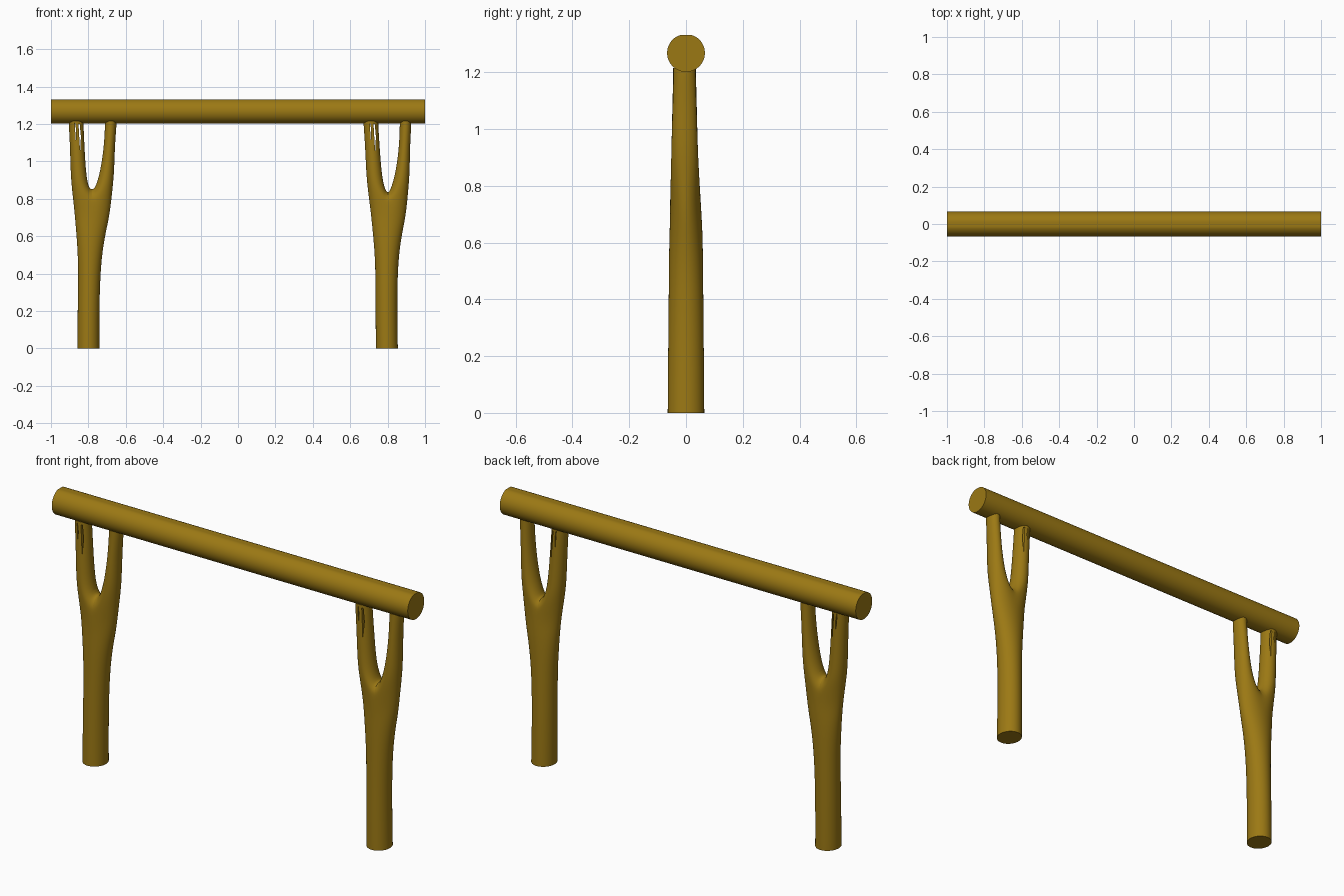
import bpy, bmesh, math

if "Cube" in bpy.data.objects:
    bpy.data.objects.remove(bpy.data.objects["Cube"])

N = 16
wood = bpy.data.materials.new("wood")
wood.diffuse_color = (0.33, 0.19, 0.007, 1)
wood.use_nodes = True
wood.node_tree.nodes["Principled BSDF"].inputs["Base Color"].default_value = wood.diffuse_color


def add_object(name, bm):
    bmesh.ops.recalc_face_normals(bm, faces=bm.faces)
    mesh = bpy.data.meshes.new(name)
    bm.to_mesh(mesh)
    bm.free()
    obj = bpy.data.objects.new(name, mesh)
    bpy.context.collection.objects.link(obj)
    mesh.materials.append(wood)
    return obj


def shade(obj):
    bpy.ops.object.select_all(action='DESELECT')
    obj.select_set(True)
    bpy.context.view_layer.objects.active = obj
    bpy.ops.object.shade_smooth_by_angle(angle=math.radians(35))


def ring(bm, z, x0, x1, ry, yc=0.0, start=0):
    cx, rx = (x0 + x1) / 2, (x1 - x0) / 2
    angles = [2 * math.pi * (i + start) / N for i in range(N)]
    return [bm.verts.new((cx + rx * math.cos(a), yc + ry * math.sin(a), z)) for a in angles]


def bridge(bm, a, b):
    for i in range(N):
        j = (i + 1) % N
        bm.faces.new((a[i], a[j], b[j], b[i]))


# Stem and arm sections: z, left x, right x, y radius, y centre
STEM = [(0, -.06, .06, .066, 0), (.03, -.06, .06, .066, 0), (.25, -.058, .06, .064, 0),
        (.45, -.055, .068, .062, 0), (.58, -.063, .086, .061, 0), (.67, -.071, .106, .058, 0),
        (.74, -.077, .119, .055, -.002)]
LEFT_ARM = [(.86, -.09, .0, .05, -.004), (.95, -.096, -.013, .047, -.005),
            (1.08, -.099, -.02, .044, -.005), (1.19, -.105, -.025, .041, -.005),
            (1.216, -.106, -.025, .041, -.005)]
RIGHT_ARM = [(.86, .038, .131, .05, -.004), (.95, .064, .139, .047, -.005),
             (1.08, .083, .142, .043, -.005), (1.19, .088, .151, .04, -.005),
             (1.216, .089, .151, .04, -.005)]


def forked_post(name, x, crotch, shift):
    bm = bmesh.new()
    rings = [ring(bm, *s) for s in STEM]
    for a, b in zip(rings, rings[1:]):
        bridge(bm, a, b)
    top = rings[-1]
    # arched saddle between the two arms
    seam = []
    for i in range(1, 8):
        t = math.pi * i / 8
        seam.append(bm.verts.new((.02, -.002 - .055 * math.cos(t),
                                  .74 + (crotch - .74) * math.sin(t))))
    starts = [(top[4:13] + seam, LEFT_ARM, 4),
              (top[12:] + top[:5] + seam[::-1], RIGHT_ARM, 12)]
    caps = [rings[0]]
    for prev, sections, start in starts:
        for s in sections:
            cur = ring(bm, *s, start=start)
            bridge(bm, prev, cur)
            prev = cur
        caps.append(prev)
    # flat sawn ends
    crease = bm.edges.layers.float.new("crease_edge")
    for c in caps:
        for e in bm.faces.new(c).edges:
            e[crease] = 1.0
    # second post leans slightly compared with the first
    for v in bm.verts:
        v.co.x += x + shift * v.co.z / 1.2
    obj = add_object(name, bm)
    sub = obj.modifiers.new("smooth_bark", 'SUBSURF')
    sub.levels = sub.render_levels = 2

    # narrow splits through the weathered left arm
    cut = bmesh.new()
    for cx, cz, half_w, half_h in [(-.048, 1.125, .008, .075), (-.07, 1.16, .005, .045)]:
        pts = [(-half_w * .6, half_h), (half_w * .5, -half_h), (half_w, 0.1 * half_h),
               (half_w * .7 - .004, half_h)]
        faces = [[cut.verts.new((x + shift * .93 + cx + px, y, cz + pz)) for px, pz in pts]
                 for y in (-.1, .1)]
        for f in faces:
            cut.faces.new(f)
        for i in range(4):
            j = (i + 1) % 4
            cut.faces.new((faces[0][i], faces[0][j], faces[1][j], faces[1][i]))
    cutter = add_object(name + "_split_cutter", cut)
    cutter.hide_render = True
    cutter.hide_viewport = True
    mod = obj.modifiers.new("splits", 'BOOLEAN')
    mod.operation = 'DIFFERENCE'
    mod.solver = 'EXACT'
    mod.object = cutter
    shade(obj)


forked_post("left_forked_post", -.80, .85, 0)
forked_post("right_forked_post", .796, .825, -.02)

# Crossbar log with a slightly flattened top
bm = bmesh.new()
profile = [(.0665 * math.cos(2 * math.pi * i / 48), 1.268 + min(.064, .0665 * math.sin(2 * math.pi * i / 48)))
           for i in range(48)]
ends = [[bm.verts.new((x, y, z)) for y, z in profile] for x in (-1, 1)]
for e in ends:
    bm.faces.new(e)
for i in range(48):
    j = (i + 1) % 48
    bm.faces.new((ends[0][i], ends[0][j], ends[1][j], ends[1][i]))
shade(add_object("crossbar_log", bm))
